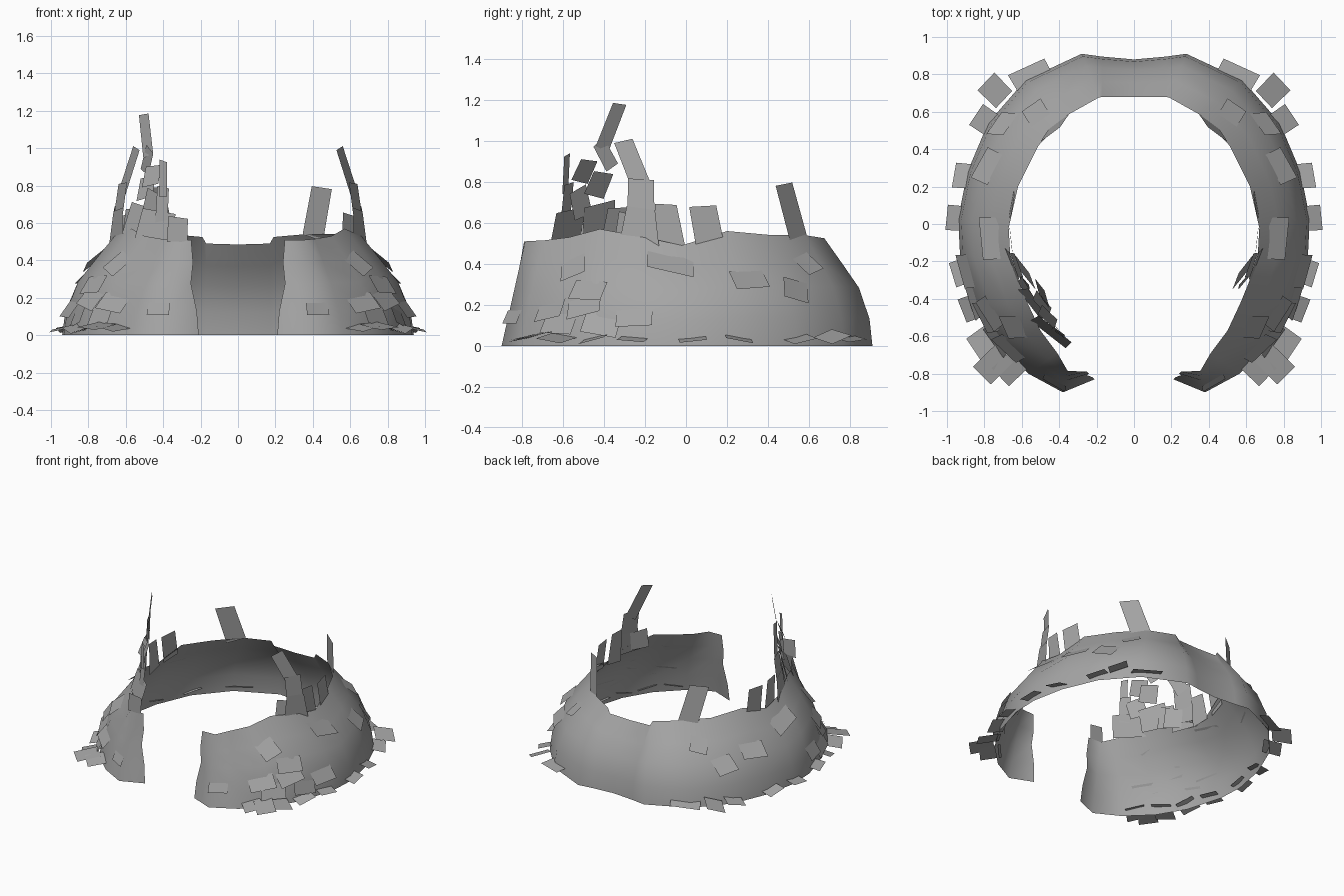
import bpy
import math
from mathutils import Vector, Matrix

cube = bpy.data.objects.get("Cube")
if cube:
    bpy.data.objects.remove(cube, do_unlink=True)

stone = bpy.data.materials.new("stone grey")
stone.use_nodes = True
GREY = (0.38, 0.38, 0.38, 1)
stone.diffuse_color = GREY
stone.node_tree.nodes["Principled BSDF"].inputs["Base Color"].default_value = GREY

# Half of the wall, back to front: base x, base y, rim x, rim y, rim height
STATIONS = [
    (0, .88, 0, .68, .485), (.17, .895, .17, .68, .49),
    (.28, .91, .19, .675, .525), (.58, .77, .36, .58, .54),
    (.78, .54, .51, .42, .54), (.89, .28, .62, .2, .56),
    (.94, .03, .67, -.02, .49), (.93, -.17, .66, -.2, .53),
    (.85, -.44, .57, -.42, .57), (.73, -.64, .5, -.57, .53),
    (.565, -.8, .41, -.69, .515), (.38, -.9, .355, -.785, .51),
    (.21, -.83, .25, -.79, .51),
]
# Bulging cross-section: inward share, height share
PROFILE = [(0, 0), (.06, .25), (.28, .54), (.62, .76), (1, 1)]


def lerp(a, b, f):
    return a + (b - a) * f


def wall_point(u, t):
    """Point on the left half of the wall; u runs along it, t goes up it."""
    i = min(int(u), len(STATIONS) - 2)
    bx, by, tx, ty, tz = (lerp(a, b, u - i) for a, b in zip(STATIONS[i], STATIONS[i + 1]))
    k = t * (len(PROFILE) - 1)
    j = min(int(k), len(PROFILE) - 2)
    inward, up = (lerp(a, b, k - j) for a, b in zip(PROFILE[j], PROFILE[j + 1]))
    # The bulge flattens out towards the free front end
    inward = lerp(inward, up, min(max((u - 8.5) / 2.5, 0), 1))
    return Vector((lerp(bx, tx, inward), lerp(by, ty, inward), tz * up))


def make_mesh(name, verts, faces, mirror=False, smooth=False):
    mesh = bpy.data.meshes.new(name)
    mesh.from_pydata([tuple(v) for v in verts], [], faces)
    mesh.materials.append(stone)
    obj = bpy.data.objects.new(name, mesh)
    bpy.context.collection.objects.link(obj)
    if mirror:
        mod = obj.modifiers.new("Mirror", 'MIRROR')
        mod.use_clip = True
        mod.merge_threshold = 0.0005
    if smooth:
        bpy.ops.object.select_all(action='DESELECT')
        obj.select_set(True)
        bpy.context.view_layer.objects.active = obj
        bpy.ops.object.shade_smooth_by_angle(angle=math.radians(55))
    return obj


def make_wall():
    rows = len(PROFILE)
    verts, faces = [], []
    for u in range(len(STATIONS)):
        verts += [wall_point(u, r / (rows - 1)) for r in range(rows)]
    for u in range(len(STATIONS) - 1):
        for r in range(rows - 1):
            a = u * rows + r
            faces.append((a, a + 1, a + rows + 1, a + rows))
    # Shallow notch in the free front end
    verts[-rows + 2].x += .02
    make_mesh("curved_wall", verts, faces, mirror=True, smooth=True)


def wall_plate(name, u, t, width, height, lift, roll, shift=0):
    """Loose slab on the wall, its lower edge lifted outwards."""
    centre = wall_point(u, t)
    along = (wall_point(u + .05, t) - wall_point(u - .05, t)).normalized()
    up = (wall_point(u, t + .04) - wall_point(u, max(t - .04, 0))).normalized()
    out = along.cross(up).normalized()
    if out.dot(Vector((centre.x, centre.y, 0))) < 0:
        out = -out
    turn = Matrix.Rotation(math.radians(roll), 3, out)
    along, up = turn @ along, turn @ up
    angle = math.radians(lift)
    down = out * math.sin(angle) - up * math.cos(angle)
    top = centre + out * (.008 + shift) - down * height * .4
    low = top + down * height
    half = along * width / 2
    corners = [top - half, top + half * .9, low + half, low - half * .95]
    for c in corners:
        c.z = max(c.z, .005)
    make_mesh(name, corners, [(0, 1, 2, 3)], mirror=True)


def shard(name, foot, tip, width, mirror=False, taper=.95, facing=None):
    """Upright flat splinter from foot to tip, facing away from the middle."""
    a, b = Vector(foot), Vector(tip)
    out = Vector(facing) if facing else Vector((a.x, a.y, 0))
    side = (b - a).cross(out).normalized() * width / 2
    skew = (b - a) * .08
    make_mesh(name, [a - side, a + side, b + side * taper - skew, b - side * taper],
              [(0, 1, 2, 3)], mirror)


make_wall()

# Slabs lying around the foot of the wall, some slid outwards
for u, width, size, roll, shift in [
        (2.9, .22, .1, 4, 0), (3.5, .14, .14, 18, .07), (4.0, .14, .13, 12, 0),
        (5.1, .14, .11, -12, 0), (6.0, .14, .1, 6, 0), (7.3, .14, .11, -4, 0),
        (8.0, .14, .12, 14, 0), (8.8, .15, .16, -10, .03),
        (9.25, .14, .17, 6, .08), (9.6, .14, .15, 12, .03)]:
    wall_plate("foot_slab", u, .07, width, size, 70, roll, shift)

# Overlapping slabs on the lower front flank
for u, t, roll in [(7.3, .27, 5), (7.9, .2, -8), (8.3, .34, 10),
                   (8.9, .22, -5), (9.2, .33, 8), (8.2, .46, -8)]:
    wall_plate("flank_slab", u, t, .19, .11, 17, roll)

# Scattered slabs higher up the wall
for u, t, w, h, roll in [(3.4, .74, .13, .13, 20), (3.9, .48, .15, .13, -15),
                         (4.8, .56, .19, .13, 8), (6.4, .8, .24, .14, -4),
                         (8.7, .7, .14, .14, 15), (10.7, .28, .14, .07, 0)]:
    wall_plate("upper_slab", u, t, w, h, 10, roll)

# Splinters along the rim, on both sides
shard("rim_splinter", (.66, -.07, .46), (.655, -.1, .7), .14, True, .75)
shard("rim_splinter", (.655, .12, .48), (.65, .08, .69), .14, True)
shard("tall_splinter_foot", (.655, -.23, .48), (.64, -.22, .68), .21, True, .7)
shard("tall_splinter_base", (.64, -.22, .64), (.615, -.22, .82), .14, True)
shard("tall_splinter_tip", (.62, -.21, .76), (.54, -.31, 1.01), .1, True)
shard("tall_splinter_prop", (.6, -.3, .5), (.6, -.28, .65), .13, True,
      facing=(.6, -.5, 0))
shard("back_splinter", (.4, .55, .52), (.45, .475, .8), .14, True)

# Broken pile rising over the right front
PILE = [
    ((-.48, -.41, .96), (-.505, -.32, 1.19), .085),
    ((-.5, -.36, .87), (-.47, -.43, 1.0), .08),
    ((-.47, -.52, .8), (-.45, -.47, .91), .12),
    ((-.5, -.45, .73), (-.48, -.4, .85), .13),
    ((-.4, -.59, .74), (-.4, -.58, .94), .05),
    ((-.41, -.59, .6), (-.4, -.57, .8), .08),
    ((-.47, -.5, .63), (-.44, -.53, .77), .13),
    ((-.56, -.43, .53), (-.51, -.42, .7), .2),
    ((-.46, -.59, .5), (-.42, -.56, .67), .24),
    ((-.59, -.36, .52), (-.57, -.33, .68), .12),
]
for foot, tip, width in PILE:
    shard("pile_shard", foot, tip, width)
shard("front_shard", (-.325, -.79, .5), (-.32, -.79, .635), .11, facing=(0, -1, 0))
